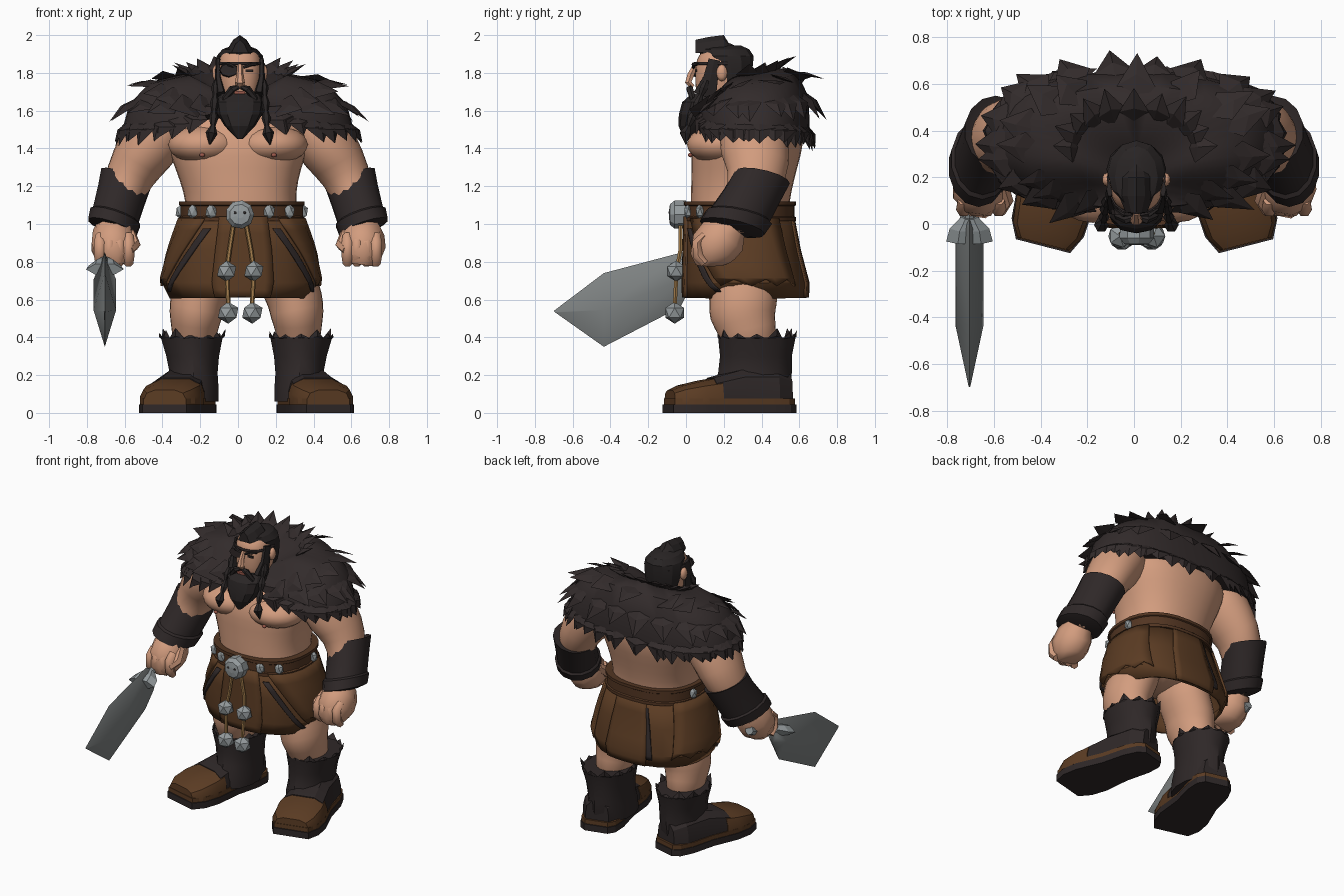
import bpy, bmesh, random
from math import sin, cos, pi, radians, copysign
from mathutils import Vector as V

random.seed(4)
if "Cube" in bpy.data.objects:
    bpy.data.objects.remove(bpy.data.objects["Cube"])

def material(name, *rgb):
    m = bpy.data.materials.new(name)
    m.use_nodes = True
    m.diffuse_color = (*rgb, 1)
    m.node_tree.nodes["Principled BSDF"].inputs["Base Color"].default_value = (*rgb, 1)
    return m

SKIN = material("skin", .65, .335, .21)
FUR = material("dark fur", .032, .024, .024)
HAIR = material("black hair", .022, .018, .018)
LEATHER = material("dark leather", .028, .021, .021)
BROWN = material("brown leather", .105, .045, .017)
BELT = material("belt leather", .085, .036, .016)
STEEL = material("pale steel", .30, .33, .34)
BLADE = material("blade steel", .21, .225, .225)
ROPE = material("tan rope", .36, .20, .07)
LIP = material("lip", .33, .10, .07)

def build(name, verts, faces, mat, smooth=40, sub=0, thick=0):
    me = bpy.data.meshes.new(name)
    me.from_pydata([tuple(v) for v in verts], [], faces)
    bm = bmesh.new()
    bm.from_mesh(me)
    bmesh.ops.recalc_face_normals(bm, faces=bm.faces)
    bm.to_mesh(me)
    bm.free()
    me.materials.append(mat)
    for p in me.polygons:
        p.use_smooth = smooth > 0
    if smooth and not sub:
        me.set_sharp_from_angle(angle=radians(smooth))
    ob = bpy.data.objects.new(name, me)
    bpy.context.collection.objects.link(ob)
    if thick:
        mod = ob.modifiers.new("thickness", 'SOLIDIFY')
        mod.thickness, mod.offset = thick, 0
    if sub:
        mod = ob.modifiers.new("smooth", 'SUBSURF')
        mod.levels = mod.render_levels = sub

def loft(name, rings, mat, caps=True, **kw):
    n = len(rings[0])
    faces = [(r*n+i, r*n+(i+1) % n, (r+1)*n+(i+1) % n, (r+1)*n+i)
             for r in range(len(rings)-1) for i in range(n)]
    if caps:
        faces += [tuple(range(n)), tuple(range((len(rings)-1)*n, len(rings)*n))]
    build(name, [v for r in rings for v in r], faces, mat, **kw)

def on_oval(a, cx, cy, z, rx, ry, p=2.0):
    # angle zero faces the front
    f = lambda q: copysign(abs(q)**(2/p), q)
    return V((cx + rx*f(sin(a)), cy - ry*f(cos(a)), z))

def stack(name, rows, mat, n=16, p=2.0, lean=(0, 0), **kw):
    # horizontal ovals, with rims sloped by lean
    rings = [[on_oval(2*pi*i/n, *r, p) for i in range(n)] for r in rows]
    for ring, r in zip(rings, rows):
        for v in ring:
            v.z += lean[0]*(v.x-r[0]) + lean[1]*(v.y-r[1])
    loft(name, rings, mat, **kw)

def tube(name, path, mat, n=12, **kw):
    pts = [V(p[:3]) for p in path]
    rings = []
    for k, p in enumerate(path):
        t = (pts[min(k+1, len(pts)-1)] - pts[max(k-1, 0)]).normalized()
        side = (V((1, 0, 0)) - t*t.x).normalized()
        up = t.cross(side)
        rings.append([pts[k] + side*p[3]*cos(2*pi*i/n) + up*p[-1]*sin(2*pi*i/n) for i in range(n)])
    loft(name, rings, mat, **kw)

def ball(name, c, s, mat, n=2, smooth=60):
    bm = bmesh.new()
    bmesh.ops.create_icosphere(bm, subdivisions=n, radius=1)
    vs = [V((c[i] + v.co[i]*s[i] for i in range(3))) for v in bm.verts]
    fs = [tuple(v.index for v in f.verts) for f in bm.faces]
    bm.free()
    build(name, vs, fs, mat, smooth=smooth)

def box(name, c, s, mat):
    q = lambda sz: [V((c[0]+a*s[0], c[1]+b*s[1], c[2]+sz*s[2]))
                    for a, b in ((-1, -1), (1, -1), (1, 1), (-1, 1))]
    loft(name, [q(-1), q(1)], mat, smooth=0)

def tufts(name, specs, mat):
    # pointed locks: base point, direction, outward normal, width, length
    vs, fs = [], []
    for p, d, nrm, w, l in specs:
        d = d.normalized()
        s, k = d.cross(nrm).normalized()*w/2, len(vs)
        vs += [p-s, p+s, p+nrm*w*.16+d*l*.2, p+d*l+nrm*.01, p-d*l*.6-nrm*.02, p-nrm*w*.12]
        fs += [(k+a, k+b, k+c) for a, b, c in
               ((0, 2, 3), (2, 1, 3), (0, 4, 2), (4, 1, 2), (0, 3, 5), (3, 1, 5), (0, 5, 4), (5, 1, 4))]
    build(name, vs, fs, mat, smooth=0)

# Torso
stack("torso", [(.03, .30, .72, .24, .20), (.02, .28, .9, .31, .26), (.02, .285, 1.08, .30, .265),
                (.01, .29, 1.16, .30, .27), (0, .31, 1.3, .34, .285), (0, .325, 1.42, .39, .305),
                (0, .35, 1.53, .40, .275), (0, .35, 1.63, .28, .21), (0, .28, 1.68, .1, .1)],
      SKIN, p=2.3, sub=1)
for s in (-1, 1):
    ball("pectoral", (s*.175, .185, 1.42), (.195, .18, .105), SKIN, 3)
    ball("nipple", (s*.19, .022, 1.365), (.015, .012, .012), LIP)

# Arms, bracers and fists
for s in (-1, 1):
    m = lambda *rows: [(s*r[0], *r[1:]) for r in rows]
    tube("arm", m((.30, .36, 1.62, .11), (.40, .36, 1.53, .18, .19), (.495, .36, 1.38, .165, .195),
                  (.575, .39, 1.26, .135, .165), (.63, .31, 1.1, .11, .12), (.66, .23, .95, .09)),
         SKIN, sub=1)
    stack("bracer", m((.592, .40, 1.23, .10, .11), (.592, .40, 1.245, .135, .15), (.615, .355, 1.16, .128, .15),
                      (.648, .285, 1.045, .122, .16), (.65, .28, 1.035, .135, .175), (.666, .245, .98, .13, .172),
                      (.667, .24, .965, .09, .11)), LEATHER, n=14, lean=(s*.33, -.2), smooth=35)
    tube("fist", m((.66, .24, .99, .09), (.66, .2, .94, .115, .13), (.66, .15, .88, .122, .13),
                   (.655, .13, .82, .10, .11), (.65, .13, .785, .07, .08)), SKIN, n=9, smooth=50)
    for i in range(4):
        x = .58 + i*.05
        tube("finger", m((x, .10, .94, .026), (x, .06, .90, .032), (x, .065, .83, .032), (x, .10, .79, .026)),
             SKIN, n=6, smooth=60)
    tube("thumb", m((.57, .17, .95, .03), (.55, .1, .89, .034), (.575, .05, .86, .025)), SKIN, n=6, smooth=50)

# Legs and boots
PROFILE = ((-1, 0), (-1, .4), (-.88, .78), (-.5, 1), (.5, 1), (.88, .78), (1, .4), (1, 0))
FLAT = ((-1, 0), (-1, 1), (1, 1), (1, 0))
for s in (-1, 1):
    m = lambda *rows: [(.045 + s*r[0], *r[1:]) for r in rows]
    tube("leg", m((.15, .3, .88, .15, .2), (.22, .3, .7, .16, .19), (.262, .305, .59, .15, .185),
                  (.268, .295, .52, .148, .185), (.275, .325, .45, .125, .155), (.28, .36, .3, .11, .14)),
         SKIN, n=14, sub=1)
    stack("boot_shaft", m((.29, .375, .40, .168, .205), (.285, .37, .3, .143, .19), (.28, .365, .21, .13, .195),
                          (.285, .35, .14, .14, .205), (.285, .34, .06, .14, .2)), LEATHER, n=14, smooth=35)
    rim = []
    for i in range(12):
        a = 2*pi*i/12
        p = on_oval(a, .045 + s*.29, .375, .395, .158, .193)
        out = V((sin(a), -cos(a), 0))
        rim.append((p, V((0, 0, 1)) + out*random.uniform(-.5, .3), out, .09, random.uniform(.02, .06)))
    tufts("boot_fringe", rim, LEATHER)

    heel, toe = V((.045 + s*.265, .565, 0)), V((.045 + s*.435, -.095, 0))
    across = (toe-heel).cross(V((0, 0, 1))).normalized()
    def shoe(name, rows, z, mat, prof=PROFILE):
        loft(name, [[heel.lerp(toe, v) + across*(u*w) + V((0, 0, z + q*(h-z))) for u, q in prof]
                    for v, w, h in rows], mat, smooth=25)
    outline = ((0, .08), (.06, .12), (.2, .14), (.45, .14), (.72, .168), (.88, .16), (1, .12))
    shoe("sole", [(v, w, .045) for v, w in outline], 0, LEATHER, FLAT)
    shoe("welt", [(v*.98+.01, w*.97, .075) for v, w in outline], .04, BROWN, FLAT)
    shoe("shoe_upper", ((.03, .08, .2), (.15, .128, .23), (.42, .13, .23), (.66, .15, .185)), .05, LEATHER)
    shoe("toe_cap", ((.61, .152, .185), (.74, .163, .17), (.9, .15, .145), (.985, .112, .12)), .05, BROWN)

# Skirt with overlapping flaps
SKIRT = ((.02, .28, 1.04, .315, .275), (.02, .295, .86, .375, .295),
         (.015, .315, .69, .412, .32), (.015, .315, .61, .37, .318))
def skirt_point(a, t, off=0):
    k = min(int(t*3), 2)
    r = [x + (y-x)*(t*3-k) for x, y in zip(SKIRT[k], SKIRT[k+1])]
    return on_oval(a, r[0], r[1], r[2], r[3]+off, r[4]+off, 2.4)
stack("skirt", SKIRT, BROWN, n=22, p=2.4, caps=False, smooth=25, thick=.02)

def flap(name, top, bottom, t0, t1, off, mat, n=6, rag=0):
    vs = []
    for j in range(n+1):
        for i in range(n+1):
            u, w = i/n, j/n
            a0, a1 = (top[k] + (bottom[k]-top[k])*w for k in (0, 1))
            p = skirt_point(a0 + (a1-a0)*u, t0 + (t1-t0)*w, off)
            vs.append(p + V((0, 0, (i % 2)*rag*(j == n))))
    fs = [(j*(n+1)+i, j*(n+1)+i+1, (j+1)*(n+1)+i+1, (j+1)*(n+1)+i) for j in range(n) for i in range(n)]
    build(name, vs, fs, mat, smooth=25, thick=.014)
flap("front_panel", (-.3, .35), (-.3, .35), 0, .99, .012, BROWN)
flap("back_panel", (pi-.3, pi+.25), (pi-.35, pi+.3), 0, 1, .012, BROWN)
flap("back_slit", (pi+.25, pi+.29), (pi+.3, pi+.4), .1, .8, .010, LEATHER)
for s in (-1, 1):
    flap("hip_lining", (s*.42, s*.55), (s*1.15, s*1.25), .12, .86, .012, LEATHER)
    flap("hip_flap", (s*.55, s*2.3), (s*1.25, s*2.4), .02, .74, .016, BROWN, rag=.035)

# Belt, studs, buckle and hanging cords
def belt_ring(z, off):
    return (.02, .285, z, .312+off, .278+off)
stack("belt", [belt_ring(1.015, 0), belt_ring(1.015, .02), belt_ring(1.035, .02), belt_ring(1.04, .012),
               belt_ring(1.095, .012), belt_ring(1.1, .02), belt_ring(1.12, .02), belt_ring(1.12, -.02)],
      BELT, n=28, p=2.4, smooth=30)
for a in (-.86, -.45, .39, .82, 1.75, -1.75):
    p = on_oval(a, *belt_ring(1.065, .012), 2.4)
    ball("belt_stud", p, (.034, .026, .042), STEEL, 1, 0)
tube("buckle", [(.01, .0, 1.05, .075), (.01, -.06, 1.05, .076), (.01, -.085, 1.05, .055), (.01, -.09, 1.05, .02)],
     STEEL, n=9, smooth=0)
for s in (-1, 1):
    ball("buckle_rivet", (.01+s*.025, -.086, 1.06), (.009, .008, .009), LEATHER, 1)
    x = .012 + s*.072
    tube("cord", [(.01+s*.035, -.03, .99, .012), (x-s*.015, -.03, .86, .012), (x, -.05, .75, .012),
                  (x-s*.01, -.06, .55, .012)], ROPE, n=6)
    ball("cord_weight", (x, -.052, .75), (.056, .056, .056), STEEL, 1, 0)
    ball("cord_weight", (x-s*.008, -.06, .53), (.06, .058, .058), STEEL, 1, 0)

# Fur mantle: rows from collar to hem hold radii, centre, then front, side and back heights
ROWS = ((.09, .09, .24, 1.60, 1.70, 1.72, 2), (.26, .17, .31, 1.64, 1.79, 1.83, 2),
        (.47, .245, .345, 1.62, 1.745, 1.80, 2), (.575, .29, .36, 1.62, 1.635, 1.67, 6),
        (.61, .295, .36, 1.59, 1.51, 1.49, 7))
def mantle(a, row):
    rx, ry, cy, front, side, back, power = ROWS[row]
    z = side + (front-side)*max(0, cos(a))**power + (back-side)*max(0, -cos(a))**1.5
    return on_oval(a, 0, cy, z, rx, ry, 2.4)
loft("fur_mantle", [[mantle(2*pi*i/40, r) for i in range(40)] for r in range(5)], FUR,
     smooth=50)
locks = []
for row, count, length in ((2, 15, .13), (3, 22, .14), (4, 32, .10), (4, 26, .08)):
    for i in range(count):
        a = 2*pi*(i + random.uniform(.25, .75))/count
        if cos(a) > .985:
            continue
        p, q = mantle(a, row), mantle(a, row-1)
        out = V((sin(a), -cos(a), .4 if row < 4 else .1)).normalized()
        locks.append((p, (p-q).normalized() + out*random.uniform(0, .22), out, random.uniform(.13, .18),
                      length*random.uniform(.75, 1.1)))
for i in range(11):
    a = pi + (i-5)*.3
    out = V((sin(a), -cos(a), 0))
    locks.append((mantle(a, 1), out + V((0, 0, .45)), V((0, 0, 1)) - out*.3, .13, random.uniform(.09, .13)))
tufts("fur_locks", locks, FUR)

# Head and face
X = .01
stack("head", [(X, .24, 1.58, .1, .11), (X, .18, 1.66, .095, .125), (X, .185, 1.73, .112, .138),
               (X, .19, 1.80, .12, .145), (X, .195, 1.87, .12, .145), (X, .2, 1.92, .095, .115),
               (X, .2, 1.94, .05, .06)], SKIN, p=2.4, sub=1)
tube("nose", [(X, .05, 1.84, .014, .015), (X, .025, 1.79, .018, .02), (X, .012, 1.75, .027, .02),
              (X, .035, 1.725, .02, .015)], SKIN, n=6, smooth=30)
box("lip", (X, .03, 1.695), (.028, .014, .008), LIP)
box("eye", (X+.05, .053, 1.812), (.02, .006, .007), HAIR)
stack("patch_strap", [(X, .195, z, .122, .149) for z in (1.843, 1.858)], LEATHER, p=2.4, caps=False, thick=.008)
tube("eye_patch", [(X-.058, .065, 1.815, .052, .04), (X-.058, .04, 1.815, .047, .034)], LEATHER, n=8)
for s in (-1, 1):
    tube("brow", [(X+s*.018, .04, 1.828, .008), (X+s*.055, .04, 1.845, .011), (X+s*.095, .065, 1.845, .006)], HAIR, n=5)
    ball("ear", (X+s*.125, .19, 1.80), (.022, .03, .045), SKIN)
    tube("moustache", [(X+s*.005, .025, 1.725, .012), (X+s*.04, .02, 1.715, .02), (X+s*.08, .035, 1.665, .016),
                       (X+s*.085, .02, 1.62, .003)], HAIR, n=6, smooth=25)
    tube("sideburn", [(X+s*.114, .15, 1.87, .014, .035), (X+s*.115, .13, 1.77, .018, .045),
                      (X+s*.1, .1, 1.68, .03, .07)], HAIR, n=6, smooth=25)
    tube("side_braid", [(X+s*(.125+.02*k/7), .11-.016*k, 1.76-.04*k, .013+.012*(k % 2)) for k in range(7)]
         + [(X+s*.15, -.005, 1.48, .032), (X+s*.16, .0, 1.42, .003)], HAIR, n=6, smooth=20)
stack("beard", [(X, .14, 1.69, .108, .11), (X, .095, 1.645, .128, .115), (X, .07, 1.58, .118, .108),
                (X, .045, 1.52, .082, .085), (X, .01, 1.45, .015, .02)], HAIR, n=12, p=2.4, smooth=20)

# Hair cap swept back, with a crest on top
stack("hair", [(X, .25, 1.69, .1, .08), (X, .245, 1.76, .12, .10), (X, .235, 1.85, .128, .12),
               (X, .218, 1.89, .122, .14), (X, .2, 1.925, .092, .135), (X, .2, 1.945, .04, .09)],
      HAIR, n=12, smooth=25)
loft("hair_crest", [[V((X+u*w, y, z + q*(h-z))) for u, q in ((-1, 0), (-.5, .7), (0, 1), (.5, .7), (1, 0))]
                    for y, w, z, h in ((.05, .045, 1.905, 1.975), (.12, .075, 1.91, 1.99), (.2, .07, 1.92, 2.0),
                                       (.225, .065, 1.91, 1.96), (.33, .05, 1.87, 1.91))], HAIR, smooth=0)

# Broad blade held in the right hand
S = -.705
loft("blade", [[V((S, *t)), V((S+w, (t[0]+b[0])/2, (t[1]+b[1])/2)), V((S, *b)), V((S-w, (t[0]+b[0])/2, (t[1]+b[1])/2))]
               for t, b, w in (((.05, .81), (.04, .70), .035), ((-.02, .85), (-.03, .56), .06),
                               ((-.435, .74), (-.435, .35), .06), ((-.7, .54), (-.69, .53), .004))],
     BLADE, smooth=60)
tube("guard", [(S, -.075, .76, .1, .035), (S, -.02, .78, .085, .04), (S, .03, .80, .035, .03)],
     STEEL, n=6, smooth=0)
tube("grip", [(S, -.02, .78, .025), (S, .24, .87, .025), (S, .26, .877, .035), (S, .30, .89, .03)], STEEL, n=8)
